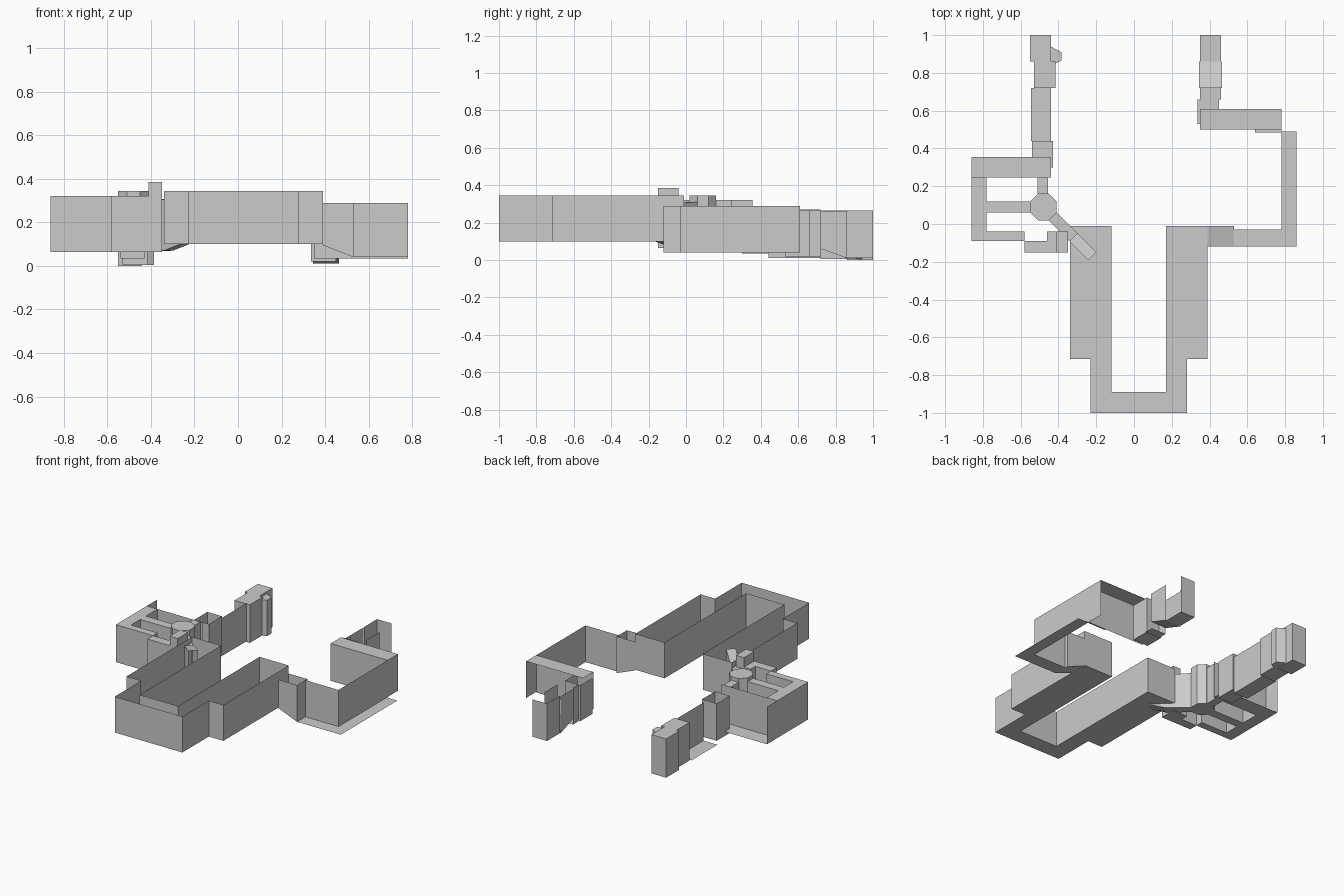
import bpy, bmesh, math
from mathutils import Vector

if "Cube" in bpy.data.objects:
    bpy.data.objects.remove(bpy.data.objects["Cube"])


def prism(name, outline, z0, z1, keep=None):
    """Extruded outline. z0/z1 are numbers or per-point lists.
    keep = set of faces to build: 'top', 'bottom' and side indices (None = all)."""
    n = len(outline)
    lo = z0 if isinstance(z0, (list, tuple)) else [z0] * n
    hi = z1 if isinstance(z1, (list, tuple)) else [z1] * n
    bm = bmesh.new()
    b = [bm.verts.new((x, y, z)) for (x, y), z in zip(outline, lo)]
    t = [bm.verts.new((x, y, z)) for (x, y), z in zip(outline, hi)]
    if keep is None or 'bottom' in keep:
        bm.faces.new(b[::-1])
    if keep is None or 'top' in keep:
        bm.faces.new(t)
    for i in range(n):
        if keep is None or i in keep:
            j = (i + 1) % n
            bm.faces.new((b[i], b[j], t[j], t[i]))
    bmesh.ops.delete(bm, geom=[v for v in bm.verts if not v.link_faces], context='VERTS')
    me = bpy.data.meshes.new(name)
    bm.to_mesh(me)
    bm.free()
    ob = bpy.data.objects.new(name, me)
    bpy.context.collection.objects.link(ob)
    return ob


SIDES = {'front': 0, 'right': 1, 'back': 2, 'left': 3}


def box(name, x0, x1, y0, y1, z0, z1, keep=None):
    """Box, or only the named sides of one."""
    if keep:
        keep = {SIDES.get(k, k) for k in keep.split()}
    return prism(name, [(x0, y0), (x1, y0), (x1, y1), (x0, y1)], z0, z1, keep)


# Main U-shaped trough, open at the top
u = [(-.23, -1), (.28, -1), (.28, -.715), (.39, -.715), (.39, -.01), (.17, -.01),
     (.17, -.89), (-.12, -.89), (-.12, -.01), (-.34, -.01), (-.34, -.715), (-.23, -.715)]
prism("main_trough", u, .10, .345, {'bottom', *range(len(u))})

# Right wing: connector, then one-sided passages with bare floor strips
prism("right_connector", [(.39, -.12), (.53, -.12), (.53, -.01), (.39, -.01)],
      [.095, .04, .04, .095], .29, {'bottom', 0, 1, 2})
box("right_front_floor", .53, .86, -.12, -.03, .04, .29, 'bottom')
box("right_front_wall", .53, .78, -.12, -.03, .04, .29, 'back')
box("right_side_floor", .78, .86, -.03, .49, .04, .29, 'bottom')
box("right_side_wall", .78, .86, -.03, .61, .04, .29, 'left')
box("right_back_passage", .35, .78, .50, .61, .035, .29, 'front top')
box("right_back_floor", .64, .78, .485, .50, .04, .29, 'bottom')

# Right wing end
box("right_bend", .335, .45, .53, .66, .02, .265, 'bottom left right back')
box("right_end_throat", .35, .46, .66, .72, .015, .265, 'bottom left')
prism("right_end_panel", [(.345, .72), (.465, .72), (.465, .86), (.345, .86)],
      [.06, .06, .01, .01], .26, {1, 3, 'bottom'})
box("right_end", .35, .46, .86, 1, .01, .265, 'bottom left back')

# Left room: ring of passages around two openings
box("room_left_bar", -.86, -.78, -.09, .245, .065, .32)
box("room_front_bar", -.78, -.58, -.09, -.04, .065, .32)
box("room_bridge", -.78, -.54, .06, .12, .065, .32)
box("room_back_passage", -.86, -.44, .245, .355, .065, .32, 'bottom front left')
box("room_back_link", -.51, -.455, .15, .245, .065, .32)
box("room_front_jog", -.58, -.46, -.15, -.09, .065, .32, 'front left back bottom top')
box("room_front_corner", -.46, -.41, -.15, -.04, .065, .32)
box("room_post", -.41, -.35, -.15, -.04, .065, .385)

# Octagonal hub and the sloped diagonal arm into the trough
c, r = (-.48, .09), .076
hub = [(c[0] + r * math.cos(math.radians(22.5 + 45 * i)),
        c[1] + r * math.sin(math.radians(22.5 + 45 * i))) for i in range(8)]
prism("hub", hub, .065, .345)
a, m, b = Vector((-.435, .045)), Vector((-.32, -.07)), Vector((-.22, -.17))
side = Vector((.021, .021))
for nm, p, q, zp, zq in (("diagonal_arm", a, m, .065, .07), ("diagonal_ramp", m, b, .07, .11)):
    prism(nm, [p - side, q - side, q + side, p + side],
          [zp, zq, zq, zp], [zp + .245, zq + .235, zq + .235, zp + .245], {'bottom', 'top', 0, 2})

# Left corridor running to the back
box("left_bend", -.54, -.43, .30, .44, .035, .29, 'bottom left right front back')
box("left_corridor", -.545, -.44, .44, .72, .01, .27, 'bottom right')
box("left_end_collar", -.53, -.415, .72, .86, .005, .265)
box("left_end", -.55, -.44, .86, 1, 0, .265)
prism("left_end_bracket", [(-.44, .85), (-.415, .85), (-.385, .865), (-.385, .91), (-.44, .94)],
      .005, .25)
